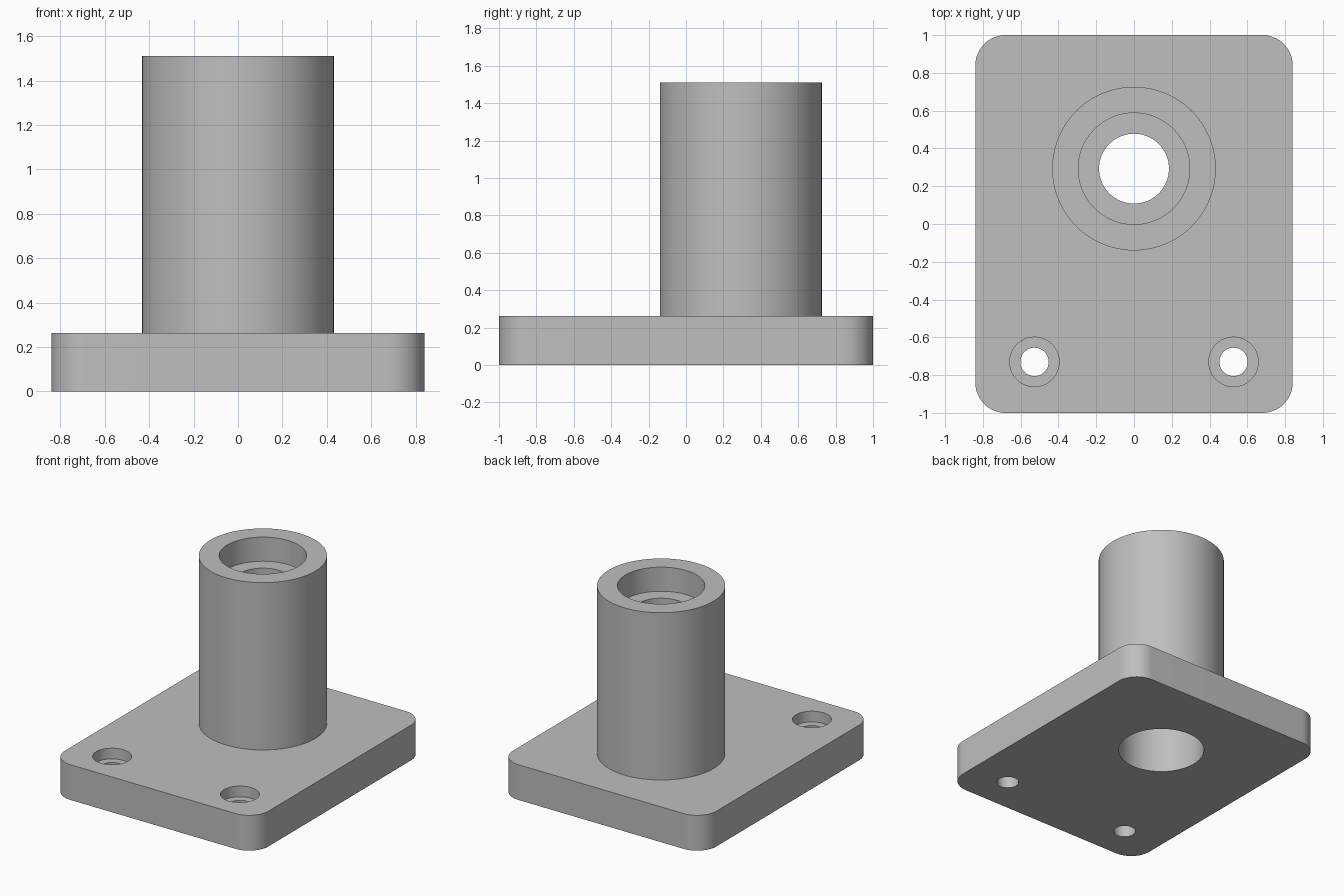
import bpy, math

default = bpy.data.objects.get("Cube")
if default:
    bpy.data.objects.remove(default, do_unlink=True)

grey = bpy.data.materials.new("light grey")
colour = (0.52, 0.52, 0.52, 1)
grey.diffuse_color = colour
grey.use_nodes = True
grey.node_tree.nodes["Principled BSDF"].inputs["Base Color"].default_value = colour

PLATE_TOP, TOP, TUBE_Y = 0.263, 1.51, 0.293


def cylinder(name, x, y, radius, low, high):
    bpy.ops.mesh.primitive_cylinder_add(vertices=96, radius=radius, depth=high - low,
                                        location=(x, y, (low + high) / 2))
    obj = bpy.context.object
    obj.name = name
    obj.data.materials.append(grey)
    return obj


def apply_modifier(obj, mod):
    bpy.context.view_layer.objects.active = obj
    bpy.ops.object.modifier_apply(modifier=mod.name)


def combine(target, tool, operation):
    mod = target.modifiers.new("combine", "BOOLEAN")
    mod.operation = operation
    mod.solver = "EXACT"
    mod.object = tool
    apply_modifier(target, mod)
    bpy.data.objects.remove(tool, do_unlink=True)


# Base plate with rounded vertical corners
bpy.ops.mesh.primitive_cube_add(size=1, location=(0, 0, PLATE_TOP / 2))
mount = bpy.context.object
mount.name = "flanged_tube_mount"
mount.scale = (1.68, 2, PLATE_TOP)
bpy.ops.object.transform_apply(location=False, rotation=False, scale=True)
mount.data.materials.append(grey)
weights = mount.data.attributes.new("bevel_weight_edge", "FLOAT", "EDGE")
for edge in mount.data.edges:
    a, b = (mount.data.vertices[i].co for i in edge.vertices)
    weights.data[edge.index].value = float(abs(a.z - b.z) > 0.1)
bevel = mount.modifiers.new("corners", "BEVEL")
bevel.limit_method = "WEIGHT"
bevel.width = 0.16
bevel.segments = 16
apply_modifier(mount, bevel)

# Upright tube
combine(mount, cylinder("tube", 0, TUBE_Y, 0.433, 0.1, TOP), "UNION")

# Through bore, top pocket and deep lower pocket
for radius, low, high in ((0.185, -0.1, TOP + 0.1),
                          (0.295, TOP - 0.18, TOP + 0.1),
                          (0.295, -0.1, 0.45)):
    combine(mount, cylinder("bore", 0, TUBE_Y, radius, low, high), "DIFFERENCE")

# Counterbored screw holes
for x in (-0.527, 0.527):
    for radius, low in ((0.075, -0.1), (0.131, PLATE_TOP - 0.08)):
        combine(mount, cylinder("screw_hole", x, -0.73, radius, low, PLATE_TOP + 0.1),
                "DIFFERENCE")

# Smooth curved walls, crisp rims
bpy.ops.object.select_all(action="DESELECT")
mount.select_set(True)
bpy.context.view_layer.objects.active = mount
bpy.ops.object.shade_smooth_by_angle(angle=math.radians(30))
